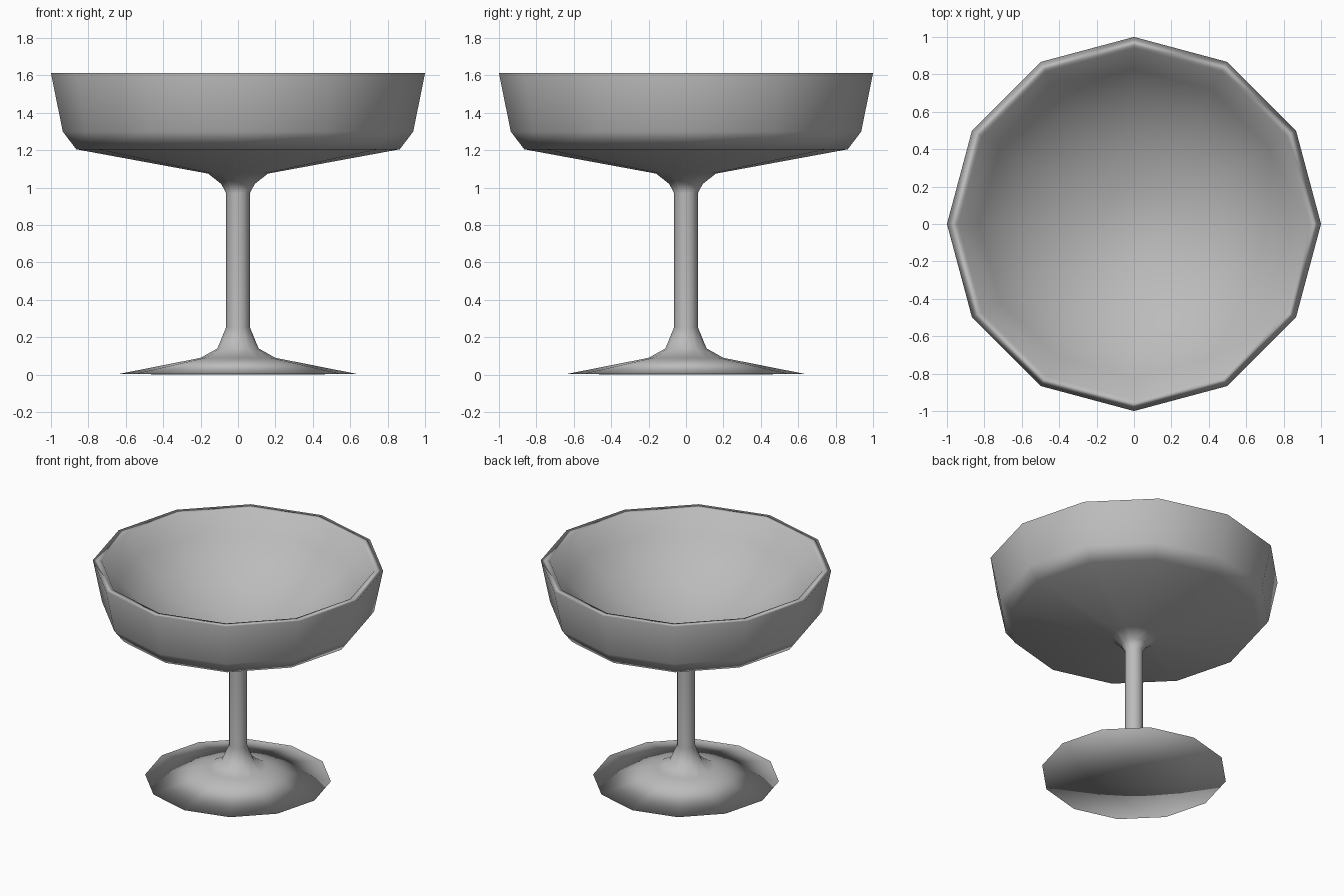
import bpy, bmesh
from math import cos, sin, tau, asin

if "Cube" in bpy.data.objects:
    bpy.data.objects.remove(bpy.data.objects["Cube"])

SIDES = 12

# Outside profile (radius, height): underside of foot, stem, bowl, rim
OUTSIDE = [
    (0, 0.0), (0.64, 0.003), (0.2, 0.09), (0.11, 0.14), (0.063, 0.255),
    (0.063, 0.97), (0.09, 1.02), (0.16, 1.075), (0.865, 1.205),
    (0.937, 1.3), (1.0, 1.612),
]


def bowl_arc(radius, top, bottom, steps):
    """Circular arc from the inner rim down to the axis."""
    depth = top - bottom
    big = (radius ** 2 + depth ** 2) / (2 * depth)
    full = asin(radius / big)
    return [(big * sin(full * i / steps), bottom + big * (1 - cos(full * i / steps)))
            for i in range(steps, 0, -1)] + [(0, bottom)]


def lathe(name, profile, sides):
    """Revolve a profile that starts and ends on the z axis."""
    bm = bmesh.new()
    rings = []
    for r, z in profile:
        if r == 0:
            rings.append([bm.verts.new((0, 0, z))] * sides)
        else:
            rings.append([bm.verts.new((r * cos(tau * i / sides), r * sin(tau * i / sides), z))
                          for i in range(sides)])
    for low, high in zip(rings, rings[1:]):
        for i in range(sides):
            j = (i + 1) % sides
            corners = dict.fromkeys((low[i], low[j], high[j], high[i]))
            bm.faces.new(list(corners)).smooth = True
    bmesh.ops.recalc_face_normals(bm, faces=bm.faces)
    mesh = bpy.data.meshes.new(name)
    bm.to_mesh(mesh)
    bm.free()
    obj = bpy.data.objects.new(name, mesh)
    bpy.context.collection.objects.link(obj)
    return obj


# Wide stemmed glass with a rounded hollow in the bowl
glass = lathe("coupe_glass", OUTSIDE + bowl_arc(0.94, 1.61, 1.09, 6), SIDES)

# Larger faces dominate the smooth shading
weighted = glass.modifiers.new("weighted_normals", 'WEIGHTED_NORMAL')
weighted.mode = 'FACE_AREA'

# Mid grey
grey = bpy.data.materials.new("mid_grey")
grey.diffuse_color = (0.5, 0.5, 0.5, 1)
grey.use_nodes = True
grey.node_tree.nodes["Principled BSDF"].inputs["Base Color"].default_value = grey.diffuse_color
glass.data.materials.append(grey)
